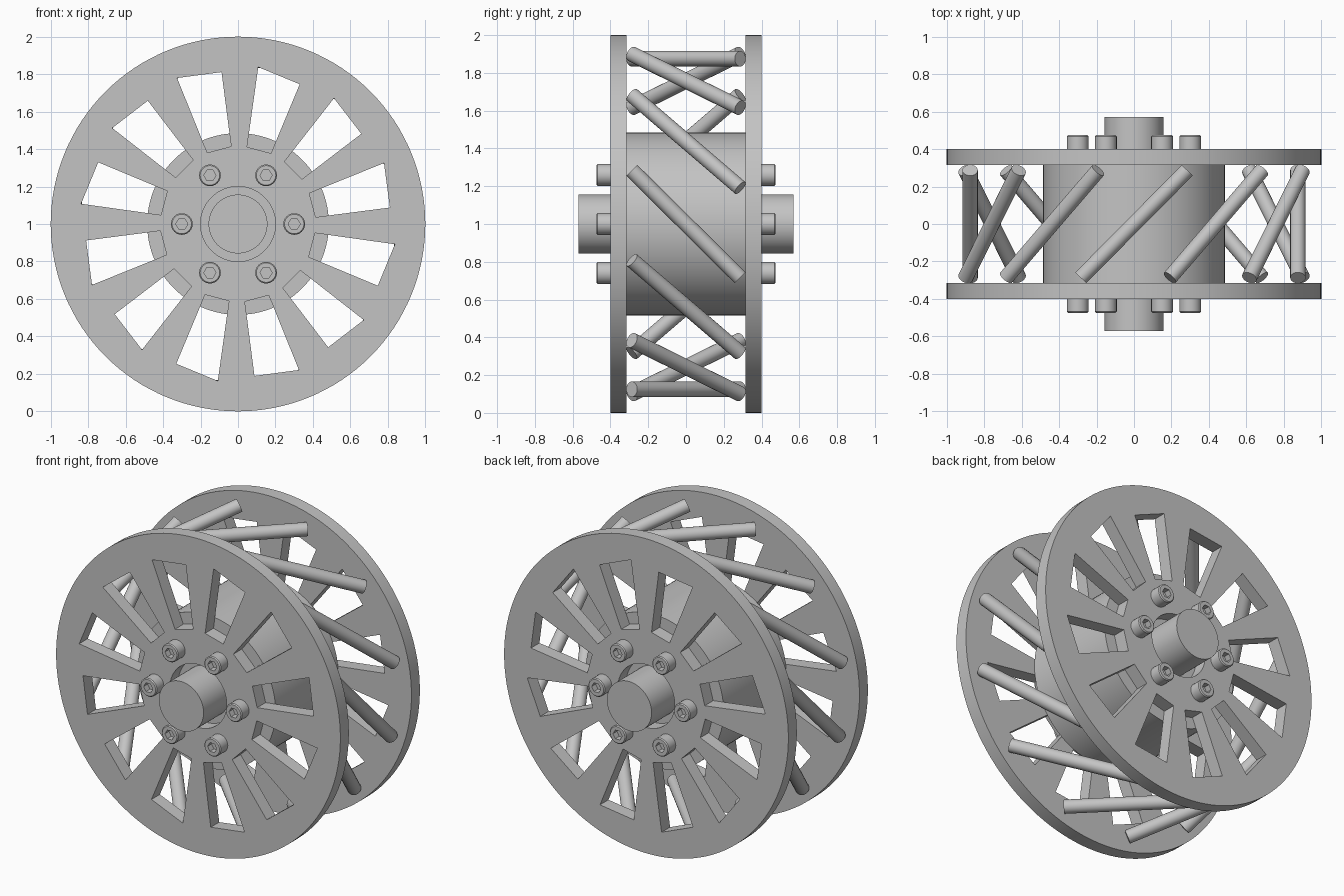
import bpy, bmesh
from math import cos, sin, pi, radians
from mathutils import Vector, Matrix

cube = bpy.data.objects.get("Cube")
if cube:
    bpy.data.objects.remove(cube, do_unlink=True)

steel = bpy.data.materials.new("plain_steel_grey")
steel.use_nodes = True
GREY = (0.55, 0.55, 0.55, 1)
steel.diffuse_color = GREY
steel.node_tree.nodes["Principled BSDF"].inputs["Base Color"].default_value = GREY

AXLE = Vector((0, 0, 1))


def polar(radius, angle, y=0.0):
    """Point around the axle, counterclockwise as seen from the front."""
    return AXLE + Vector((radius * cos(angle), y, radius * sin(angle)))


def finish(obj, smooth=True):
    obj.data.materials.clear()
    obj.data.materials.append(steel)
    bpy.ops.object.select_all(action="DESELECT")
    obj.select_set(True)
    bpy.context.view_layer.objects.active = obj
    if smooth:
        bpy.ops.object.shade_smooth_by_angle(angle=radians(30))
    return obj


def rod(name, start, end, radius, sides):
    """Straight capped cylinder between two points."""
    axis = end - start
    bpy.ops.mesh.primitive_cylinder_add(vertices=sides, radius=radius,
                                        depth=axis.length, location=(start + end) / 2)
    obj = bpy.context.object
    obj.name = name
    obj.rotation_euler = axis.to_track_quat("Z", "Y").to_euler()
    return finish(obj)


def circle(radius, sides):
    return [(radius * cos(2 * pi * i / sides), radius * sin(2 * pi * i / sides))
            for i in range(sides)]


def plate(name, loops, y, half_thickness):
    """Flat plate with holes, facing the front."""
    curve = bpy.data.curves.new(name, "CURVE")
    curve.dimensions = "2D"
    curve.fill_mode = "BOTH"
    curve.extrude = half_thickness
    for loop in loops:
        spline = curve.splines.new("POLY")
        spline.points.add(len(loop) - 1)
        for point, (u, v) in zip(spline.points, loop):
            point.co = (u, v, 0, 1)
        spline.use_cyclic_u = True
    obj = bpy.data.objects.new(name, curve)
    bpy.context.collection.objects.link(obj)
    obj.location = AXLE + Vector((0, y, 0))
    obj.rotation_euler = (pi / 2, 0, 0)
    bpy.ops.object.select_all(action="DESELECT")
    obj.select_set(True)
    bpy.context.view_layer.objects.active = obj
    bpy.ops.object.convert(target="MESH")
    obj = bpy.context.object
    bm = bmesh.new()
    bm.from_mesh(obj.data)
    bmesh.ops.remove_doubles(bm, verts=bm.verts, dist=0.0001)
    bmesh.ops.recalc_face_normals(bm, faces=bm.faces)
    bm.to_mesh(obj.data)
    bm.free()
    return finish(obj)


# Side discs with twelve tapered slots and a centre hole
slot = [(0.41, 0.06), (0.41, -0.072), (0.806, -0.125), (0.837, 0.1125)]
loops = [circle(1, 128), circle(0.2, 64)]
for i in range(12):
    a = radians(15 + 30 * i)
    loops.append([(u * cos(a) - v * sin(a), u * sin(a) + v * cos(a)) for u, v in slot])
for side, y in (("front", -0.357), ("back", 0.357)):
    plate(side + "_disc", loops, y, 0.0425)

# Hub drum, shaft and key
rod("hub_drum", polar(0, 0, -0.315), polar(0, 0, 0.315), 0.485, 96)
rod("shaft", polar(0, 0, -0.57), polar(0, 0, 0.57), 0.157, 64)
bpy.ops.mesh.primitive_cube_add(size=1, location=polar(0.17, 0))
key = bpy.context.object
key.name = "shaft_key"
key.scale = (0.056, 0.64, 0.06)
finish(key, smooth=False)

# Slanted rods joining the discs
for i in range(12):
    a = radians(30 * i)
    twist = radians(18)
    rod(f"slanted_rod_{i + 1}", polar(0.92, a + twist, -0.287),
        polar(0.92, a - twist, 0.287), 0.041, 24)


def bolt_head(name, location, direction):
    """Round head with a hexagonal socket, opening along direction (+1 or -1 in y)."""
    bm = bmesh.new()
    sides, hexagon = 24, 6

    def ring(radius, height, count):
        return [bm.verts.new((u, v, height)) for u, v in circle(radius, count)]

    def band(lower, upper):
        n = len(lower)
        for k in range(n):
            bm.faces.new((lower[k], lower[(k + 1) % n], upper[(k + 1) % n], upper[k]))

    base, wall = ring(0.058, 0, sides), ring(0.058, 0.069, sides)
    rim = ring(0.052, 0.075, sides)
    mouth, floor = ring(0.032, 0.075, hexagon), ring(0.032, 0.035, hexagon)
    band(base, wall)
    band(wall, rim)
    band(floor, mouth)
    bm.faces.new(floor)
    bm.faces.new(base)
    # Flat top between the round rim and the socket mouth
    step = sides // hexagon
    for k in range(hexagon):
        arc = [rim[(k * step + j) % sides] for j in range(step + 1)]
        bm.faces.new(arc + [mouth[(k + 1) % hexagon], mouth[k]])
    bmesh.ops.recalc_face_normals(bm, faces=bm.faces)
    mesh = bpy.data.meshes.new(name)
    bm.to_mesh(mesh)
    bm.free()
    obj = bpy.data.objects.new(name, mesh)
    bpy.context.collection.objects.link(obj)
    obj.location = location
    obj.rotation_euler = (-direction * pi / 2, 0, 0)
    finish(obj)


# Six bolts on each disc
for side, direction in (("front", -1), ("back", 1)):
    for i in range(6):
        bolt_head(f"{side}_bolt_{i + 1}", polar(0.3, radians(60 * i), direction * 0.399), direction)
